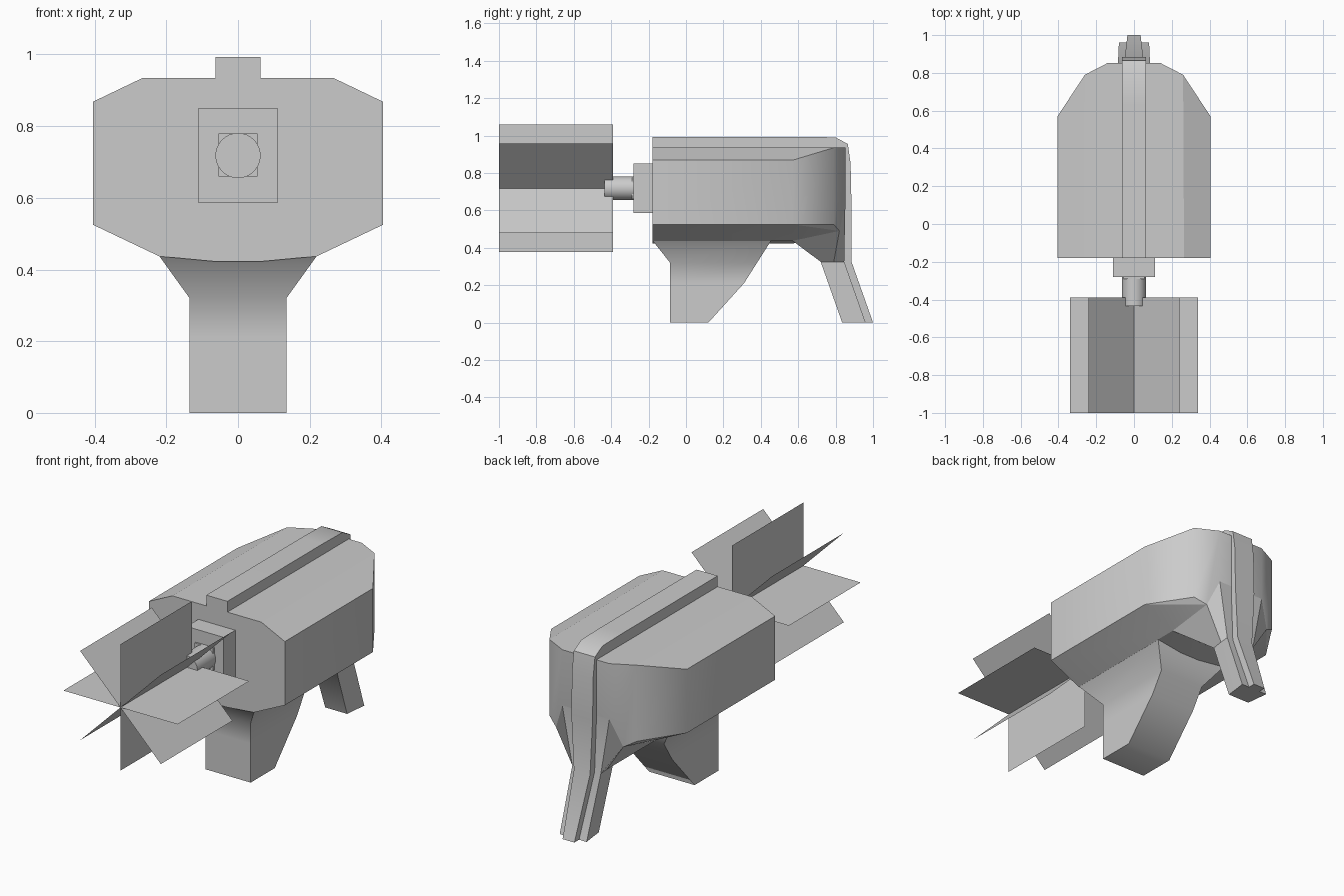
import bpy, bmesh, math
from mathutils import Matrix

if "Cube" in bpy.data.objects:
    bpy.data.objects.remove(bpy.data.objects["Cube"])


def finish(name, bm, smooth_test=None):
    bmesh.ops.recalc_face_normals(bm, faces=bm.faces)
    if smooth_test:
        for f in bm.faces:
            f.smooth = True
        for e in bm.edges:
            e.smooth = smooth_test(e)
    me = bpy.data.meshes.new(name)
    bm.to_mesh(me)
    bm.free()
    ob = bpy.data.objects.new(name, me)
    bpy.context.collection.objects.link(ob)
    return ob


def loft(name, rings, smooth_test=None):
    """Skin a stack of equal-length closed rings and cap both ends."""
    bm = bmesh.new()
    vs = [[bm.verts.new(p) for p in r] for r in rings]
    n = len(vs[0])
    for a, b in zip(vs, vs[1:]):
        for i in range(n):
            j = (i + 1) % n
            bm.faces.new((a[i], a[j], b[j], b[i]))
    bm.faces.new(vs[0])
    bm.faces.new(vs[-1])
    return finish(name, bm, smooth_test)


def mirrored(half):
    """Close a half outline by mirroring it across x = 0."""
    return list(half) + [(-x, y, z) for x, y, z in reversed(half)]


def box(name, x, y0, y1, z0, z1):
    return loft(name, [mirrored([(x, y, z0), (x, y, z1)]) for y in (y0, y1)])


def angle(e):
    return math.degrees(e.calc_face_angle(0))


# Body: chamfered section with a rounded back, as one convex hull
section = [(0.265, 0.935), (0.405, 0.868), (0.405, 0.525), (0.22, 0.437), (0.06, 0.422)]
points = [(x, y, z) for y in (-0.18, 0.57) for x, z in section]
points += [(0.26, 0.79, 0.935), (0.26, 0.79, 0.525), (0.20, 0.82, 0.49),
           (0.14, 0.852, 0.935), (0.14, 0.852, 0.635)]
bm = bmesh.new()
for p in mirrored(points):
    bm.verts.new(p)
res = bmesh.ops.convex_hull(bm, input=bm.verts)
junk = {g for g in res["geom_interior"] if isinstance(g, bmesh.types.BMVert)}
bmesh.ops.delete(bm, geom=list(junk), context='VERTS')
bmesh.ops.dissolve_limit(bm, angle_limit=math.radians(1), verts=bm.verts, edges=bm.edges)


def upright(e):
    d = (e.verts[0].co - e.verts[1].co).normalized()
    return angle(e) < 15 or (abs(d.z) > 0.9 and angle(e) < 50)


finish("body", bm, upright)

# Front grip, flaring where it meets the body
grip = [(0.135, -0.085, 0.12, 0.0), (0.135, -0.085, 0.31, 0.21),
        (0.135, -0.085, 0.38, 0.32), (0.22, -0.179, 0.455, 0.438),
        (0.20, -0.15, 0.44, 0.50)]
loft("front_grip", [mirrored([(w, a, z), (w, b, z)]) for w, a, b, z in grip],
     lambda e: angle(e) < 50)

# Rear strut, blending from the rounded back down to a small foot
strut = [
    [(0.065, 0.835, 0), (0.072, 0.90, 0), (0.08, 0.96, 0)],
    [(0.07, 0.72, 0.325), (0.08, 0.79, 0.325), (0.085, 0.846, 0.325)],
    [(0.22, 0.57, 0.437), (0.20, 0.82, 0.49), (0.14, 0.852, 0.635)],
    [(0.10, 0.60, 0.60), (0.10, 0.72, 0.65), (0.10, 0.80, 0.70)],
]
loft("rear_strut", [mirrored(r) for r in strut], lambda e: angle(e) < 35)

# Raised rib running over the top and down the rear strut
# (half width, outer y, outer z, inner y, inner z)
rib = [(0.063, -0.18, 0.993, -0.18, 0.92), (0.063, 0.63, 0.993, 0.63, 0.92),
       (0.063, 0.80, 0.99, 0.78, 0.91), (0.063, 0.865, 0.955, 0.81, 0.88),
       (0.063, 0.88, 0.85, 0.82, 0.82), (0.063, 0.885, 0.62, 0.82, 0.62),
       (0.048, 0.885, 0.325, 0.82, 0.325), (0.035, 1.0, 0.0, 0.93, 0.0)]
loft("top_rib", [mirrored([(w, a, b), (w, c, d)]) for w, a, b, c, d in rib],
     lambda e: angle(e) < 35)

# Muzzle block, square collar and round barrel
AXIS = 0.718
box("muzzle_block", 0.11, -0.28, -0.17, 0.585, 0.85)
box("barrel_collar", 0.055, -0.29, -0.27, 0.66, 0.78)
bm = bmesh.new()
bmesh.ops.create_cone(bm, cap_ends=True, segments=32, radius1=0.063, radius2=0.063,
                      depth=0.165, matrix=Matrix.Translation((0, -0.3525, AXIS))
                      @ Matrix.Rotation(math.pi / 2, 4, 'X'))
finish("barrel", bm, lambda e: angle(e) < 35)

# Four flat blades crossing on the barrel axis
for i in range(4):
    c, s = 0.34 * math.cos(i * math.pi / 4), 0.34 * math.sin(i * math.pi / 4)
    bm = bmesh.new()
    bm.faces.new([bm.verts.new((k * c, y, AXIS + k * s))
                  for k, y in ((-1, -1.0), (1, -1.0), (1, -0.39), (-1, -0.39))])
    finish(f"flash_blade_{i + 1}", bm)
